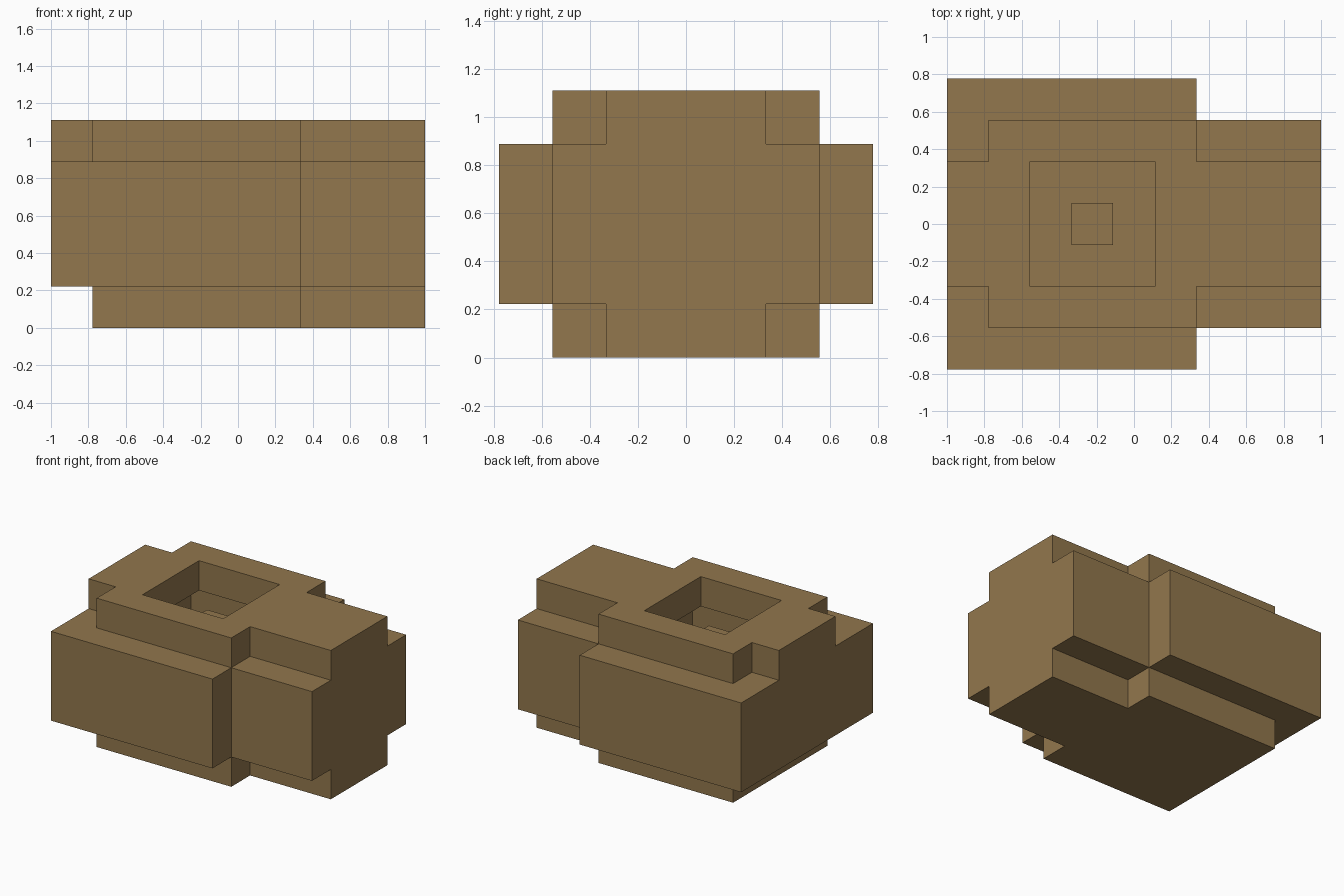
import bpy, bmesh
from mathutils import Vector
from itertools import product

cube = bpy.data.objects.get("Cube")
if cube:
    bpy.data.objects.remove(cube, do_unlink=True)

UNIT = 2 / 9                       # block size: 9 x 7 x 5 blocks overall
ORIGIN = Vector((-4.5, -3.5, 0))

brown = bpy.data.materials.new("earth_brown")
brown.use_nodes = True
colour = (0.287, 0.184, 0.074, 1)
brown.diffuse_color = colour
brown.node_tree.nodes["Principled BSDF"].inputs["Base Color"].default_value = colour


def blocks(x, y, z):
    """All grid blocks in the given inclusive ranges."""
    return set(product(*(range(a, b + 1) for a, b in (x, y, z))))


def build(name, cells):
    """Skin a set of blocks with outward faces and merge the flat areas."""
    bm = bmesh.new()
    for cell in cells:
        for axis, side in product(range(3), (0, 1)):
            step = list(cell)
            step[axis] += 2 * side - 1
            if tuple(step) in cells:
                continue
            u, v = (axis + 1) % 3, (axis + 2) % 3
            ring = []
            for du, dv in ((0, 0), (1, 0), (1, 1), (0, 1)):
                p = Vector(cell)
                p[axis] += side
                p[u] += du
                p[v] += dv
                ring.append(bm.verts.new((p + ORIGIN) * UNIT))
            bm.faces.new(ring if side else ring[::-1])
    bmesh.ops.remove_doubles(bm, verts=bm.verts, dist=UNIT / 100)
    bmesh.ops.dissolve_limit(bm, angle_limit=0.01, verts=bm.verts, edges=bm.edges)
    mesh = bpy.data.meshes.new(name)
    bm.to_mesh(mesh)
    bm.free()
    mesh.materials.append(brown)
    obj = bpy.data.objects.new(name, mesh)
    bpy.context.collection.objects.link(obj)
    return obj


# Wide chamber walls and the narrower end block
shell = blocks((0, 5), (0, 6), (1, 3)) | blocks((6, 8), (1, 5), (1, 3))
# Base slab and its extension
shell |= blocks((1, 5), (1, 5), (0, 0)) | blocks((6, 8), (2, 4), (0, 0))
# Roof slab and the strip running end to end
shell |= blocks((1, 5), (1, 5), (4, 4)) | blocks((0, 8), (2, 4), (4, 4))
# Hollow chamber and the roof opening
shell -= blocks((1, 5), (1, 5), (1, 3)) | blocks((2, 4), (2, 4), (4, 4))
build("hollow_shell", shell)

# Pillar standing in the middle of the chamber
build("core_pillar", blocks((3, 3), (3, 3), (1, 3)))
